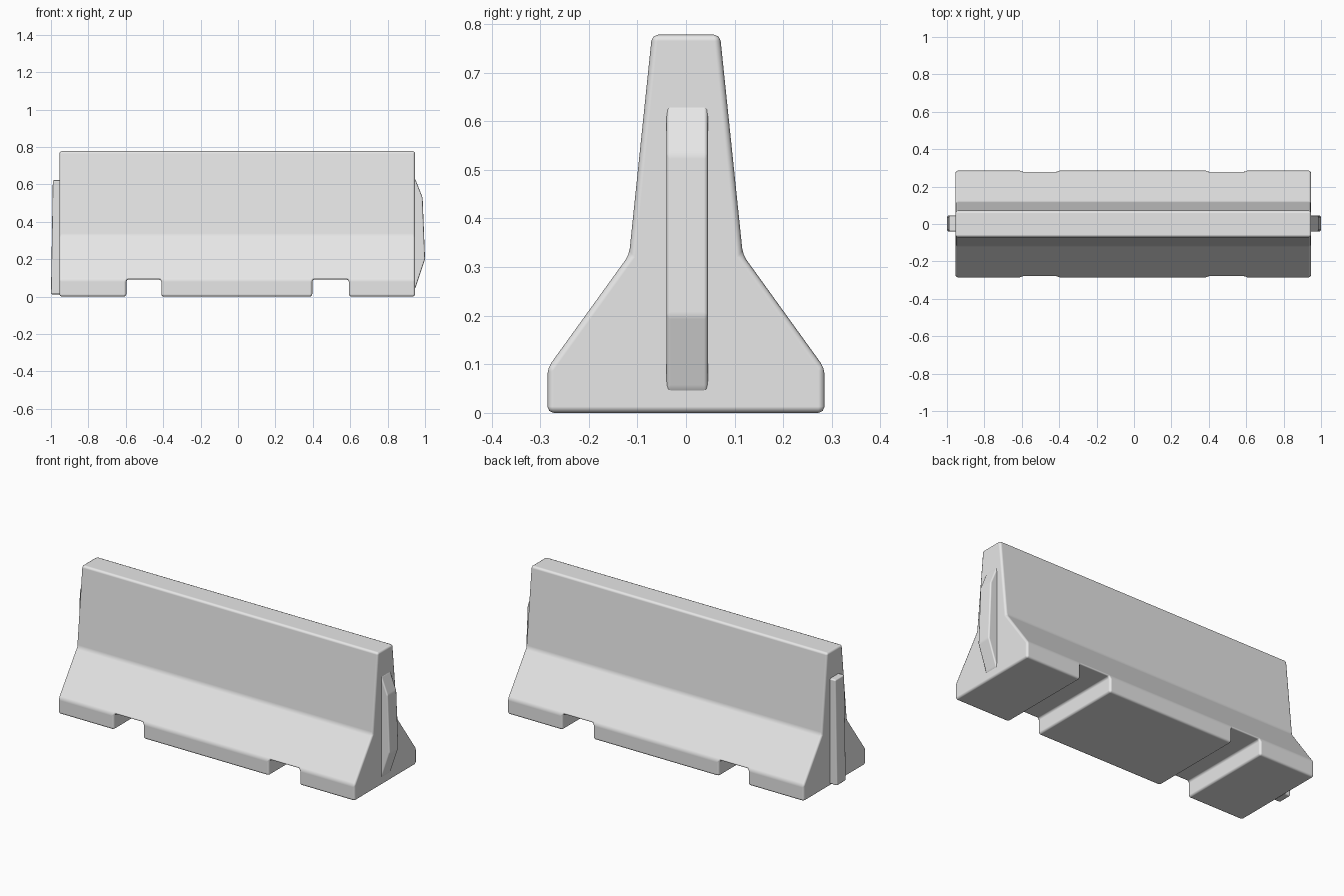
import bpy
import bmesh

cube = bpy.data.objects.get("Cube")
if cube:
    bpy.data.objects.remove(cube, do_unlink=True)

concrete = bpy.data.materials.new("grey concrete")
concrete.use_nodes = True
grey = (0.8, 0.8, 0.8, 1)
concrete.diffuse_color = grey
concrete.node_tree.nodes["Principled BSDF"].inputs["Base Color"].default_value = grey


def finish(bm, name, bevel):
    """Turn a bmesh into a softly bevelled concrete part."""
    bmesh.ops.recalc_face_normals(bm, faces=bm.faces)
    mesh = bpy.data.meshes.new(name)
    bm.to_mesh(mesh)
    bm.free()
    mesh.materials.append(concrete)
    obj = bpy.data.objects.new(name, mesh)
    bpy.context.collection.objects.link(obj)
    mod = obj.modifiers.new("soft edges", 'BEVEL')
    mod.width = bevel
    mod.segments = 2
    mod.limit_method = 'ANGLE'
    mod.angle_limit = 0.3
    mod.harden_normals = True
    for poly in mesh.polygons:
        poly.use_smooth = True
    return obj


def sweep(bm, stations, profile, skip=()):
    """Loft a (y, z) profile along x; skipped bays have no base block."""
    rings = [[bm.verts.new((x, y, z)) for y, z in profile] for x in stations]
    n = len(profile)
    foot = {0, n - 2, n - 1}          # side and bottom strips of the base
    for i, (a, b) in enumerate(zip(rings, rings[1:])):
        for j in range(n):
            if not (i in skip and j in foot):
                k = (j + 1) % n
                bm.faces.new((a[j], a[k], b[k], b[j]))
        if i in skip:                 # notch ceiling and its two walls
            bm.faces.new((a[1], a[n - 2], b[n - 2], b[1]))
            for r in (a, b):
                bm.faces.new((r[0], r[1], r[n - 2], r[n - 1]))
    bm.faces.new(rings[0])
    bm.faces.new(rings[-1])


# Barrier body with two drainage notches through the base
half = [(0.285, 0), (0.285, 0.092), (0.117, 0.325), (0.07, 0.778)]
profile = half + [(-y, z) for y, z in reversed(half)]
bm = bmesh.new()
sweep(bm, [-0.955, -0.597, -0.41, 0.397, 0.593, 0.947], profile, skip=(1, 3))
finish(bm, "barrier_body", 0.013)


def end_key(name, outline, y0=-0.04, y1=0.045):
    """Upright key on an end face, from an (x, z) side outline."""
    bm = bmesh.new()
    face = bm.faces.new([bm.verts.new((x, y0, z)) for x, z in outline])
    ext = bmesh.ops.extrude_face_region(bm, geom=[face])
    verts = [v for v in ext["geom"] if isinstance(v, bmesh.types.BMVert)]
    bmesh.ops.translate(bm, verts=verts, vec=(0, y1 - y0, 0))
    finish(bm, name, 0.008)


# Tapered tongue on one end, straight key on the other
end_key("tapered_tongue", [(0.92, 0.01), (0.95, 0.05), (1.0, 0.2),
                           (0.987, 0.53), (0.947, 0.63), (0.92, 0.66)])
end_key("straight_key", [(-0.93, 0.012), (-1.0, 0.012),
                         (-0.99, 0.623), (-0.93, 0.623)])
